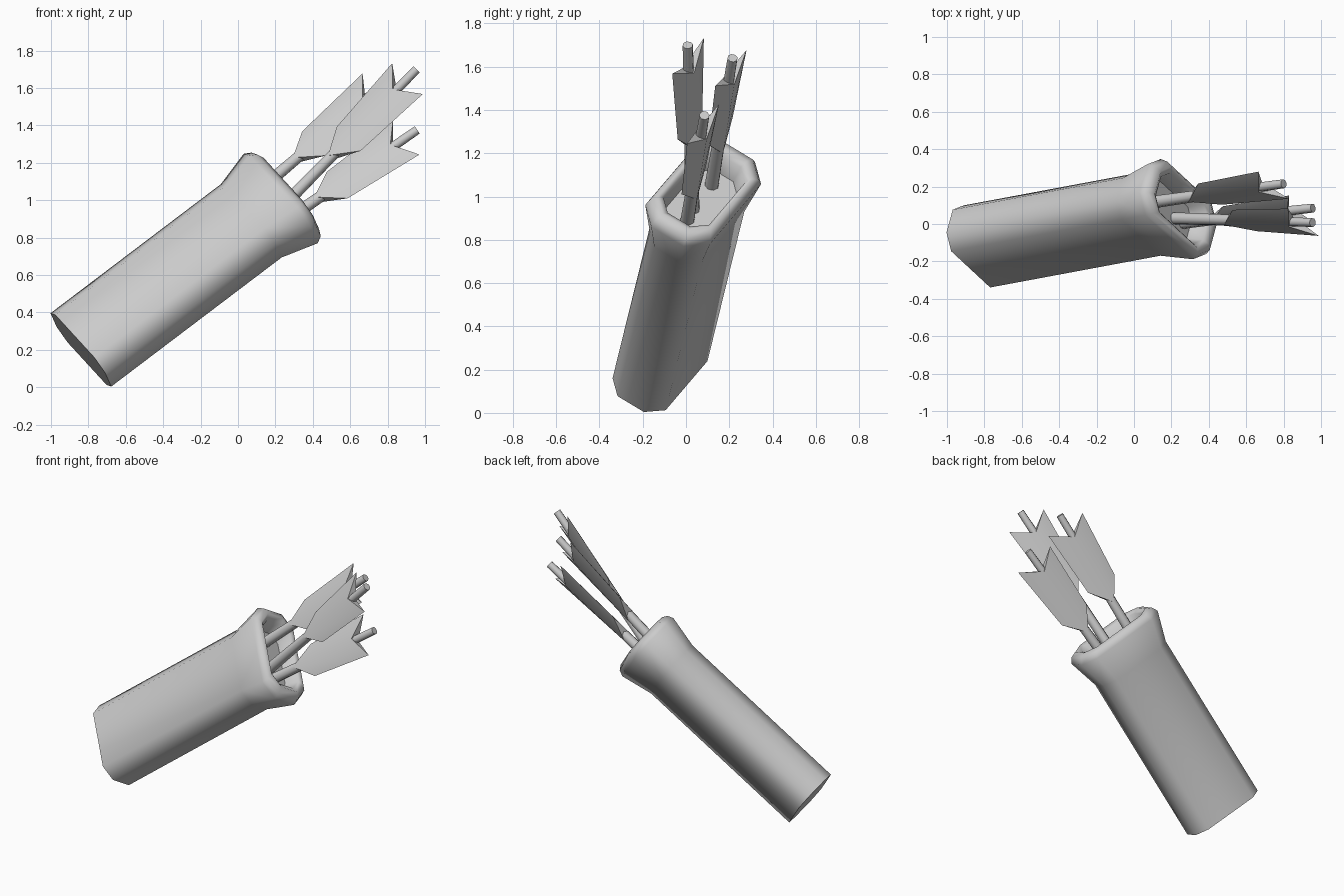
import bpy, bmesh, math
from mathutils import Vector as V

if "Cube" in bpy.data.objects:
    bpy.data.objects.remove(bpy.data.objects["Cube"])

# Quiver frame: axis A, wide direction L, thin direction S
BASE = V((-0.84, -0.12, 0.2))
A = V((0.788, 0.147, 0.597)).normalized()
L = V((-0.573, 0.532, 0.624))
L = (L - A * L.dot(A)).normalized()
S = A.cross(L)


def finish(name, bm, angle):
    bmesh.ops.recalc_face_normals(bm, faces=bm.faces)
    me = bpy.data.meshes.new(name)
    bm.to_mesh(me)
    bm.free()
    ob = bpy.data.objects.new(name, me)
    bpy.context.collection.objects.link(ob)
    bpy.ops.object.select_all(action='DESELECT')
    ob.select_set(True)
    bpy.context.view_layer.objects.active = ob
    bpy.ops.object.shade_smooth_by_angle(angle=math.radians(angle))
    return ob


def loft(bm, rings):
    rows = [[bm.verts.new(p) for p in r] for r in rings]
    n = len(rows[0])
    for a, b in zip(rows, rows[1:]):
        for i in range(n):
            bm.faces.new((a[i], a[(i + 1) % n], b[(i + 1) % n], b[i]))
    bm.faces.new(rows[0])
    bm.faces.new(rows[-1])


# Quiver: chamfered-rectangle section, flared rim, shallow recessed mouth
quarter = [(0.255, 0.073), (0.182, 0.147)]
section = (quarter + [(-x, y) for x, y in reversed(quarter)]
           + [(-x, -y) for x, y in quarter] + [(x, -y) for x, y in reversed(quarter)])
stations = [(0, 1), (1.155, 1), (1.355, 1.22), (1.392, 1.14), (1.41, 0.99),
            (1.39, 0.86), (1.30, 0.75)]
bm = bmesh.new()
loft(bm, [[BASE + A * t + L * (x * s) + S * (y * s) for x, y in section]
          for t, s in stations])
finish("quiver", bm, 65)


def arrow(index, base, tip):
    base, tip = V(base), V(tip)
    d = (tip - base).normalized()
    u = (L - d * L.dot(d)).normalized()
    w = d.cross(u)
    # Shaft
    bm = bmesh.new()
    ends = [(base - d * 0.02, 0.034), (tip, 0.024)]
    loft(bm, [[c + (u * math.cos(k * math.pi / 4) + w * math.sin(k * math.pi / 4)) * r
               for k in range(8)] for c, r in ends])
    finish(f"arrow_shaft_{index}", bm, 50)
    # Fletching: two swept vanes with a ridge along the shaft
    bm = bmesh.new()
    for side in (1, -1):
        start, end = tip - d * 0.66, tip - d * 0.165
        top = [bm.verts.new(p + w * 0.031) for p in (start, end)]
        low = [bm.verts.new(p - w * 0.031) for p in (start, end)]
        step = bm.verts.new(tip - d * 0.52 + u * (side * 0.107))
        point = bm.verts.new(tip - d * 0.07 + u * (side * 0.137))
        for r in (top, low):
            bm.faces.new((r[0], step, point, r[1]))
        bm.faces.new((top[0], low[0], step))
        bm.faces.new((top[1], point, low[1]))
    bmesh.ops.remove_doubles(bm, verts=bm.verts, dist=0.0001)
    finish(f"arrow_fletching_{index}", bm, 40)


# Three arrows
arrow(1, (0.26, 0.007, 0.895), (0.957, 0.085, 1.375))
arrow(2, (0.21, 0.03, 0.938), (0.955, 0.008, 1.70))
arrow(3, (0.11, 0.118, 1.05), (0.80, 0.215, 1.64))
